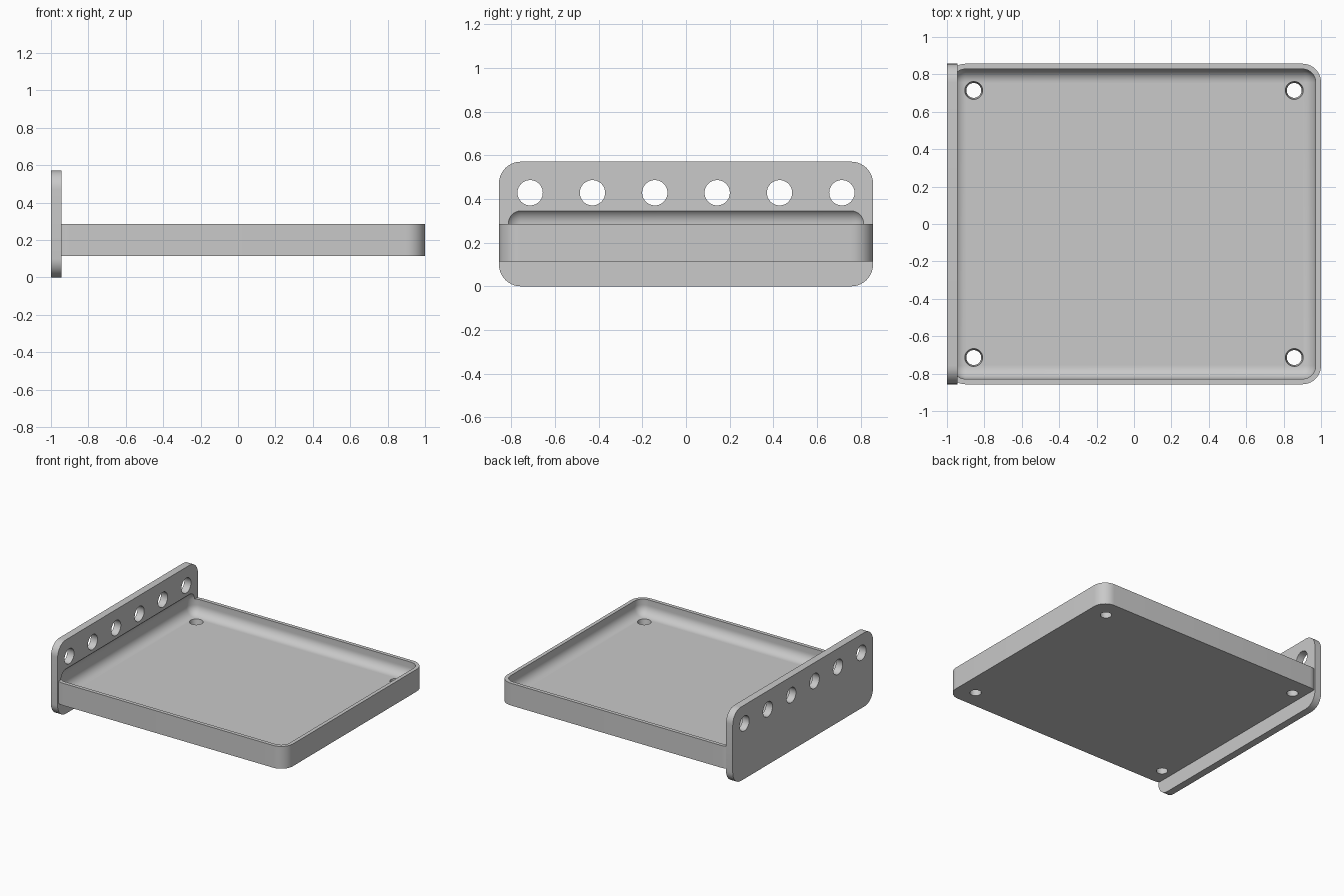
import bpy, bmesh, math
from mathutils import Matrix, Vector

if "Cube" in bpy.data.objects:
    bpy.data.objects.remove(bpy.data.objects["Cube"])

HALF_Y = 0.857
PLATE_X = -0.943      # inner face of the end plate
BASE_Z, FLOOR_Z, RIM_Z, TOP_Z = 0.114, 0.171, 0.286, 0.571
WALL, RADIUS = 0.0286, 0.1

grey = bpy.data.materials.new("plain_grey")
grey.use_nodes = True
colour = (0.585, 0.585, 0.585, 1)
grey.diffuse_color = colour
grey.node_tree.nodes["Principled BSDF"].inputs["Base Color"].default_value = colour


def to_object(name, bm):
    bmesh.ops.recalc_face_normals(bm, faces=bm.faces)
    mesh = bpy.data.meshes.new(name)
    bm.to_mesh(mesh)
    bm.free()
    mesh.materials.append(grey)
    ob = bpy.data.objects.new(name, mesh)
    bpy.context.collection.objects.link(ob)
    return ob


def rounded_box(lo, hi, radius, axis=None):
    """Box with edges along one axis rounded, or all edges if no axis is given."""
    lo, hi = Vector(lo), Vector(hi)
    bm = bmesh.new()
    bmesh.ops.create_cube(bm, size=1, matrix=Matrix.LocRotScale((lo + hi) / 2, None, hi - lo))
    edges = [e for e in bm.edges
             if axis is None or abs((e.verts[0].co - e.verts[1].co)[axis]) > 1e-4]
    bmesh.ops.bevel(bm, geom=edges, offset=radius, segments=10, profile=0.5,
                    affect='EDGES', clamp_overlap=True)
    return bm


def add_cone(bm, r1, r2, depth, matrix):
    bmesh.ops.create_cone(bm, cap_ends=True, segments=40, radius1=r1, radius2=r2,
                          depth=depth, matrix=matrix)


def boolean(target, helper, operation):
    helper.hide_render = True
    mod = target.modifiers.new(helper.name, 'BOOLEAN')
    mod.object, mod.operation, mod.solver = helper, operation, 'EXACT'
    bpy.context.view_layer.objects.active = target
    bpy.ops.object.modifier_apply(modifier=mod.name)
    bpy.data.objects.remove(helper)


# Upright end plate
plate = to_object("tray_with_end_plate",
                  rounded_box((-1, -HALF_Y, 0), (PLATE_X, HALF_Y, TOP_Z), RADIUS, axis=0))

# Tray body, its far end trimmed inside the plate
bm = rounded_box((-1, -HALF_Y, BASE_Z), (1, HALF_Y, RIM_Z), RADIUS, axis=2)
cut = bmesh.ops.bisect_plane(bm, geom=bm.verts[:] + bm.edges[:] + bm.faces[:],
                             plane_co=(-0.985, 0, 0), plane_no=(-1, 0, 0), clear_outer=True)
bmesh.ops.holes_fill(bm, edges=[e for e in cut["geom_cut"] if isinstance(e, bmesh.types.BMEdge)])
boolean(plate, to_object("tray_body", bm), 'UNION')

# Hollow with rounded edges, scooping slightly into the plate
inner_y, inner_x = HALF_Y - WALL, 1 - WALL
boolean(plate, to_object("hollow_cutter", rounded_box(
    (-inner_x, -inner_y, FLOOR_Z), (inner_x, inner_y, 0.36), 0.0714)), 'DIFFERENCE')

# Row of holes through the plate and tapered screw holes in the floor
bm = bmesh.new()
for i in range(6):
    add_cone(bm, 0.058, 0.058, 0.2, Matrix.Translation((-0.97, (i - 2.5) * 0.2857, 0.4286))
             @ Matrix.Rotation(math.pi / 2, 4, 'Y'))
for x in (-0.857, 0.857):
    for y in (-0.714, 0.714):
        add_cone(bm, 0.0365, 0.0505, 0.1, Matrix.Translation((x, y, 0.14)))
boolean(plate, to_object("hole_cutter", bm), 'DIFFERENCE')

bpy.ops.object.select_all(action='DESELECT')
plate.select_set(True)
bpy.context.view_layer.objects.active = plate
bpy.ops.object.shade_smooth_by_angle(angle=math.radians(30))
